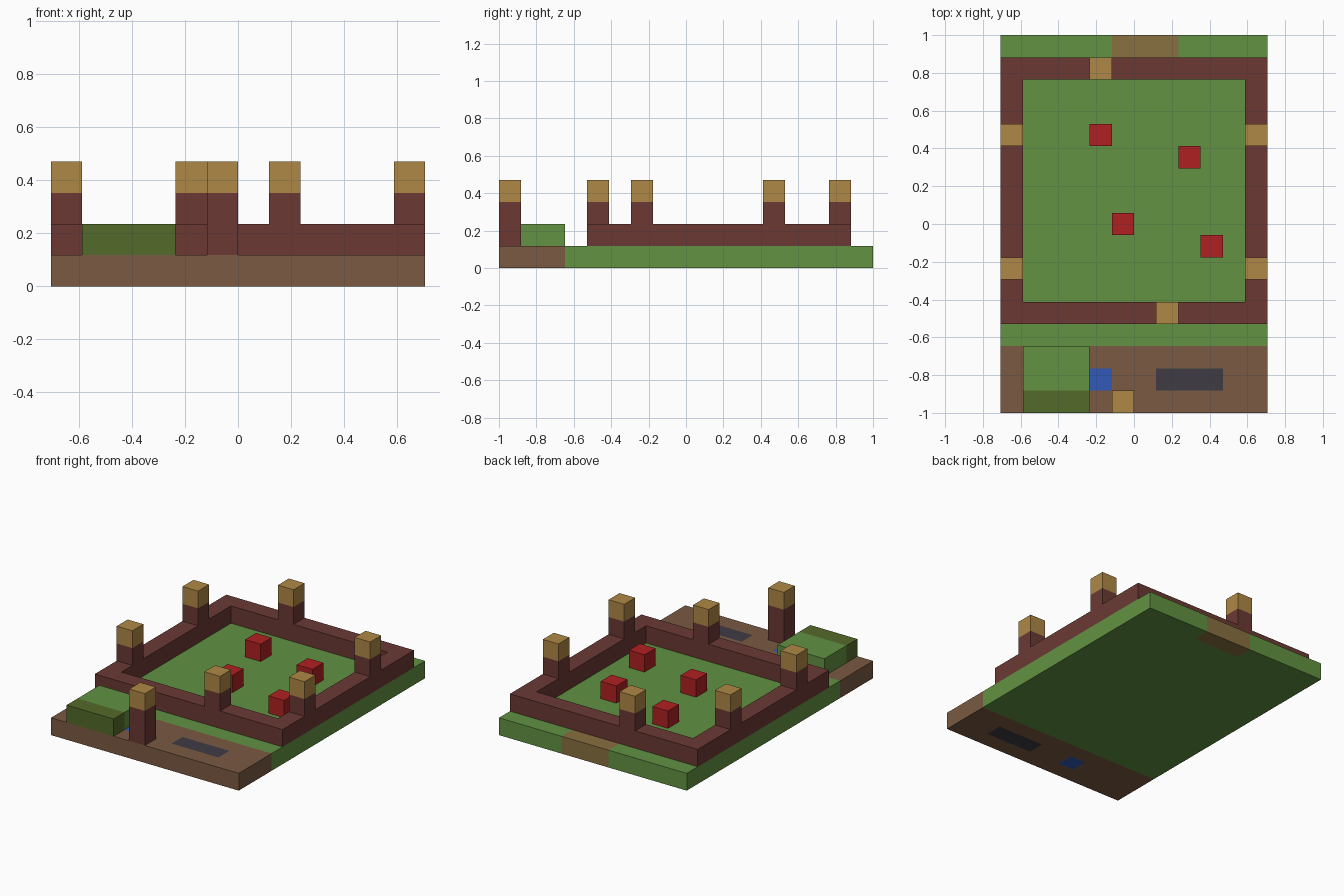
import bpy
import bmesh
import math
from mathutils import Vector

cube = bpy.data.objects.get("Cube")
if cube:
    bpy.data.objects.remove(cube, do_unlink=True)

# The model sits on a lattice of equal cells: wide in x, deep in y
WIDE, DEEP = 12, 17
CELL = 2 / DEEP


def material(name, *rgb):
    colour = [((c / 255 + 0.055) / 1.055) ** 2.4 for c in rgb] + [1]
    m = bpy.data.materials.new(name)
    m.use_nodes = True
    m.diffuse_color = colour
    m.node_tree.nodes["Principled BSDF"].inputs["Base Color"].default_value = colour
    return m


grass = material("grass green", 98, 146, 66)
dirt = material("dirt brown", 122, 90, 66)
path = material("path tan", 136, 112, 64)
water = material("water blue", 50, 88, 184)
slate = material("slate grey", 62, 60, 68)
brick = material("brick maroon", 107, 57, 52)
gold = material("lamp gold", 175, 136, 70)
red = material("berry red", 176, 32, 34)
olive = material("olive green", 84, 106, 42)

SIDES = [Vector(d) for d in ((1, 0, 0), (-1, 0, 0), (0, 1, 0),
                             (0, -1, 0), (0, 0, 1), (0, 0, -1))]


def cells(x0, x1, y0, y1, z0, z1):
    return {(x, y, z) for x in range(x0, x1)
            for y in range(y0, y1) for z in range(z0, z1)}


def build(name, solid, paint):
    """Skin a set of cells; paint(x, y, z) gives the material of a cell."""
    mats = []
    bm = bmesh.new()
    for cell in sorted(solid):
        mat = paint(*cell)
        if mat not in mats:
            mats.append(mat)
        middle = Vector(cell) + Vector((0.5, 0.5, 0.5))
        for n in SIDES:
            if tuple(int(a + b) for a, b in zip(cell, n)) in solid:
                continue
            u = Vector((n.y, n.z, n.x))
            v = n.cross(u)
            corners = [middle + (n + a * u + b * v) / 2
                       for a, b in ((-1, -1), (1, -1), (1, 1), (-1, 1))]
            face = bm.faces.new([bm.verts.new(c) for c in corners])
            face.material_index = mats.index(mat)
    # Join the skin and merge flat areas of one colour
    bmesh.ops.remove_doubles(bm, verts=bm.verts, dist=0.01)
    bmesh.ops.dissolve_limit(bm, angle_limit=math.radians(1), verts=bm.verts,
                             edges=bm.edges, delimit={'MATERIAL'})
    for vert in bm.verts:
        vert.co = (vert.co - Vector((WIDE / 2, DEEP / 2, 0))) * CELL
    mesh = bpy.data.meshes.new(name)
    bm.to_mesh(mesh)
    bm.free()
    for m in mats:
        mesh.materials.append(m)
    obj = bpy.data.objects.new(name, mesh)
    bpy.context.collection.objects.link(obj)
    return obj


# Ground slab: dirt strip in front, lawn behind, with inlaid patches
def ground_paint(x, y, z):
    if y == 1 and x == 4:
        return water
    if y == 1 and 7 <= x < 10:
        return slate
    if y < 3:
        return dirt
    if y == 16 and 5 <= x < 8:
        return path
    return grass


build("ground", cells(0, WIDE, 0, DEEP, 0, 1), ground_paint)

# Low wall around the lawn
build("garden_wall",
      cells(0, WIDE, 4, 16, 1, 2) - cells(1, WIDE - 1, 5, 15, 1, 2),
      lambda x, y, z: brick)


# Posts with gold lamps on top
def post(name, x, y, bottom=2):
    build(name, cells(x, x + 1, y, y + 1, bottom, 4),
          lambda x, y, z: gold if z == 3 else brick)


for label, y in (("front", 6), ("back", 12)):
    post("right_post_" + label, 0, y)
    post("left_post_" + label, WIDE - 1, y)
post("front_wall_post", 7, 4)
post("back_wall_post", 4, 15)
post("free_standing_post", 5, 0, bottom=1)

# Red blocks on the lawn
for i, (x, y) in enumerate(((4, 12), (8, 11), (5, 8), (9, 7))):
    build(f"red_block_{i + 1}", cells(x, x + 1, y, y + 1, 1, 2),
          lambda x, y, z: red)

# Raised hedge with an olive front row
build("hedge", cells(1, 4, 0, 3, 1, 2),
      lambda x, y, z: olive if y == 0 else grass)
